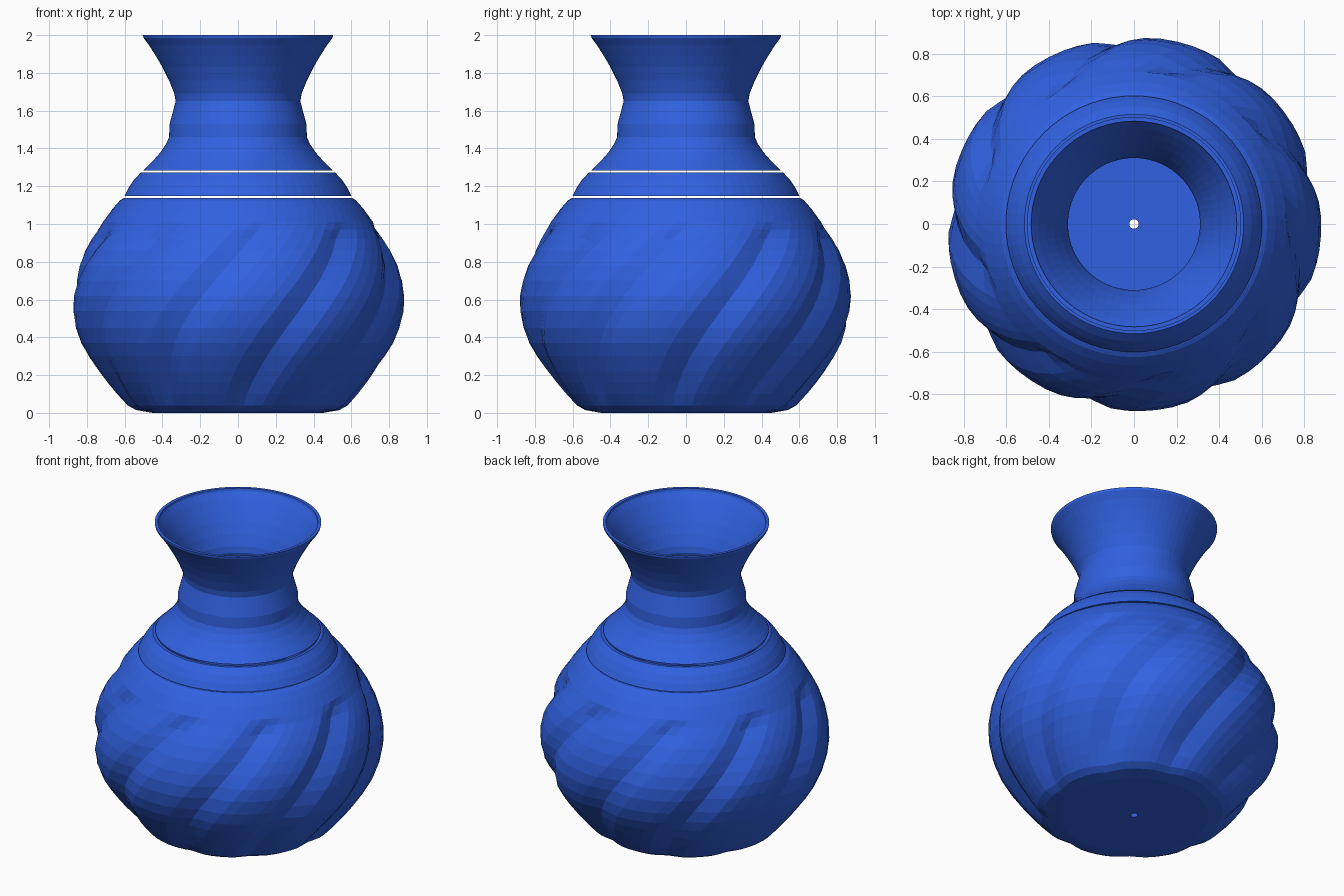
import bpy, bmesh, math

if "Cube" in bpy.data.objects:
    bpy.data.objects.remove(bpy.data.objects["Cube"])

WALL = 0.02
GROOVES = 9
SEGS = GROOVES * 8

mat = bpy.data.materials.new("blue_glaze")
mat.diffuse_color = (0.03, 0.12, 0.75, 1)
mat.use_nodes = True
mat.node_tree.nodes["Principled BSDF"].inputs["Base Color"].default_value = mat.diffuse_color


def twist(z):
    """Angle of the groove centre line at height z (degrees from the front)."""
    t = min(max((z - 0.05) / 0.9, 0), 1.1)
    return 3 + 27 * t + 17 * t * t


def groove_depth(z):
    """Grooves run from the foot and fade out on the shoulder."""
    if z < 0.005:
        return 0
    return 0.042 * min(1, max(0, (1.0 - z) / 0.07)) * min(1, 0.4 + z * 4)


def lathe(name, outer, grooved=False):
    # Closed wall section: outer profile up, inner profile back down
    inner = [(r - WALL if r > 0.1 else r, max(z, 0.025) if grooved else z)
             for r, z in outer]
    loop = outer + inner[::-1]
    zs = [z for r, z in outer]
    heights = zs + zs[::-1]
    bm = bmesh.new()
    rings = []
    for (r, z), h in zip(loop, heights):
        ring = []
        for i in range(SEGS):
            a = i * 360 / SEGS
            rr, ang = r, a
            if grooved:
                off = (a + 20) % 40 - 20
                rr -= groove_depth(h) * math.exp(-(off / 7) ** 2)
                ang = a + twist(h)
            ang = math.radians(ang)
            ring.append(bm.verts.new((rr * math.sin(ang), -rr * math.cos(ang), z)))
        rings.append(ring)
    for k in range(len(rings)):
        lo, hi = rings[k], rings[(k + 1) % len(rings)]
        for i in range(SEGS):
            j = (i + 1) % SEGS
            bm.faces.new((lo[i], lo[j], hi[j], hi[i]))
    bmesh.ops.recalc_face_normals(bm, faces=bm.faces)
    mesh = bpy.data.meshes.new(name)
    bm.to_mesh(mesh)
    bm.free()
    mesh.materials.append(mat)
    obj = bpy.data.objects.new(name, mesh)
    bpy.context.collection.objects.link(obj)
    return obj


# Round body with twisted grooves and a small drain hole
lathe("body", [(0.022, 0), (0.45, 0.0), (0.54, 0.015), (0.585, 0.04), (0.64, 0.1),
               (0.69, 0.16), (0.735, 0.22), (0.79, 0.3), (0.83, 0.37), (0.86, 0.45),
               (0.878, 0.54), (0.88, 0.62), (0.868, 0.7), (0.845, 0.78), (0.81, 0.86),
               (0.775, 0.92), (0.74, 0.97), (0.715, 1.01), (0.665, 1.08),
               (0.625, 1.125), (0.605, 1.137)], grooved=True)

# Separate shoulder band
lathe("shoulder_band", [(0.602, 1.147), (0.58, 1.19), (0.552, 1.232), (0.515, 1.272)])

# Neck with flared mouth
lathe("neck", [(0.5, 1.284), (0.485, 1.3), (0.45, 1.335), (0.41, 1.38), (0.38, 1.425),
               (0.365, 1.46), (0.362, 1.53), (0.343, 1.6), (0.33, 1.65), (0.337, 1.69),
               (0.365, 1.76), (0.4, 1.83), (0.435, 1.89), (0.47, 1.945),
               (0.5, 1.985), (0.503, 2.0)])
